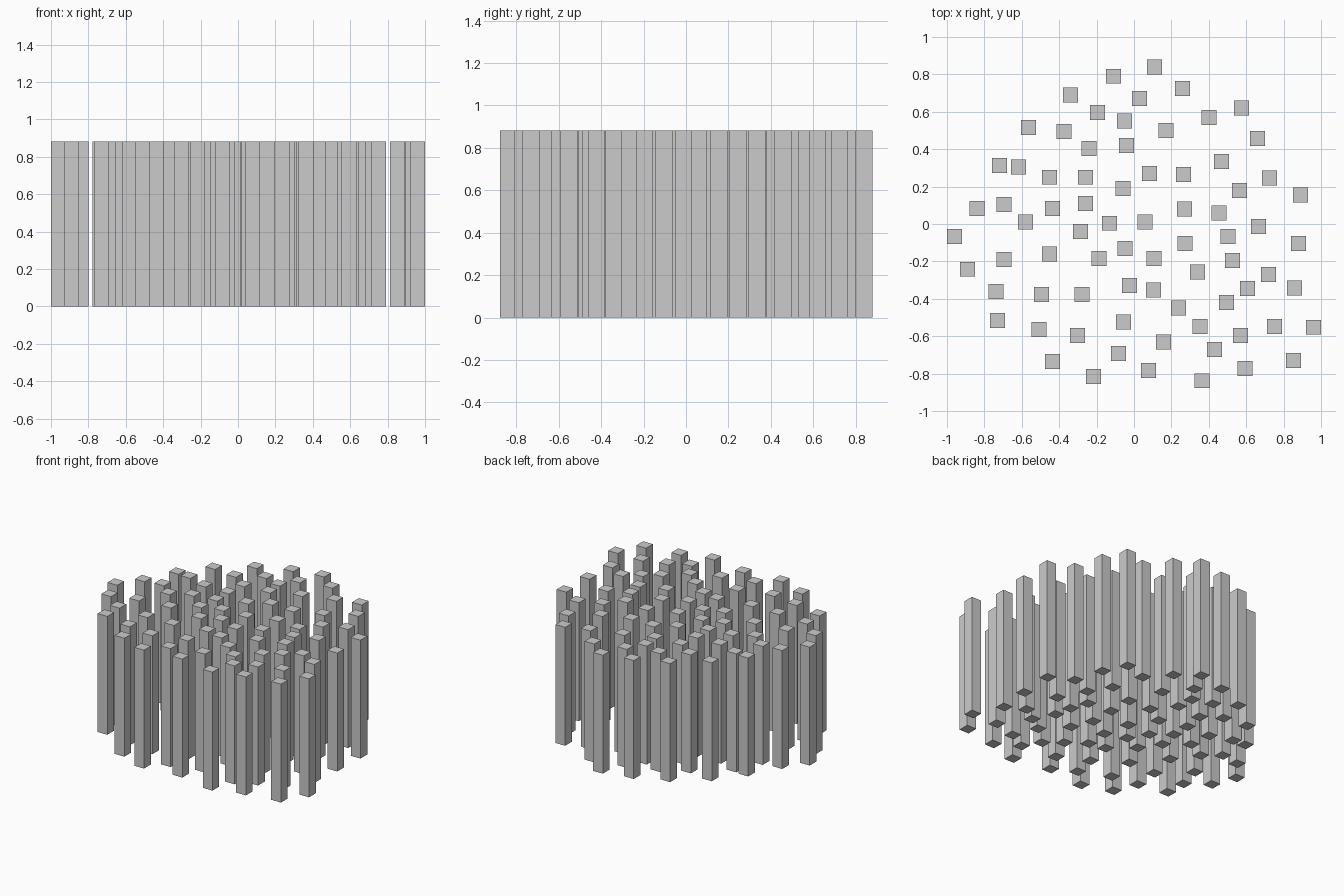
import bpy

WIDTH, HEIGHT = 0.08, 0.883

# Scattered column centres (x, y), listed from back to front
spots = [
    (0.11, .84), (-.11, .79), (.26, .725), (-.34, .69), (.03, .67),
    (.575, .62), (-.195, .597), (-.05, .55), (.40, .57), (-.563, .517),
    (-.375, .495), (.17, .50), (.66, .457), (-.24, .403), (-.04, .42),
    (.467, .335), (-.72, .313), (-.617, .305), (-.453, .25), (-.26, .25),
    (.083, .27), (.725, .245), (-.06, .19), (.563, .18), (.89, .155),
    (-.84, .083), (-.695, .105), (-.435, .083), (-.26, .11), (.455, .058),
    (-.58, .01), (-.132, .004), (.06, .01), (.665, -.013), (-.96, -.068),
    (-.285, -.04), (.503, -.068), (.88, -.104), (-.048, -.13), (-.453, -.16),
    (-.695, -.19), (-.187, -.184), (.108, -.184), (.527, -.195), (-.89, -.242),
    (.34, -.257), (-.737, -.36), (-.495, -.376), (-.277, -.376), (-.025, -.328),
    (.104, -.354), (.858, -.342), (.237, -.45), (-.73, -.515), (-.508, -.564),
    (-.056, -.524), (.352, -.548), (.75, -.547), (.96, -.552), (-.302, -.595),
    (.57, -.595), (.157, -.632), (-.083, -.692), (.43, -.67), (.853, -.73),
    (-.435, -.735), (.593, -.772), (-.217, -.815), (.078, -.784), (.364, -.838),
]

# Straight runs of three evenly spaced columns, given by their ends
for (ax, ay), (bx, by) in (((.265, .265), (.273, -.104)), ((.72, -.27), (.495, -.42))):
    spots += [(ax + (bx - ax) * t, ay + (by - ay) * t) for t in (0, .5, 1)]

# One shared square column mesh with its base on the ground
bpy.ops.mesh.primitive_cube_add(size=1)
first = bpy.context.object
column_mesh = first.data
column_mesh.name = "column"
for v in column_mesh.vertices:
    v.co = (v.co.x * WIDTH, v.co.y * WIDTH, (v.co.z + .5) * HEIGHT)
bpy.data.objects.remove(first)

# Place the columns
for i, (x, y) in enumerate(spots, 1):
    column = bpy.data.objects.new(f"column_{i:02d}", column_mesh)
    column.location = (x, y, 0)
    bpy.context.collection.objects.link(column)
